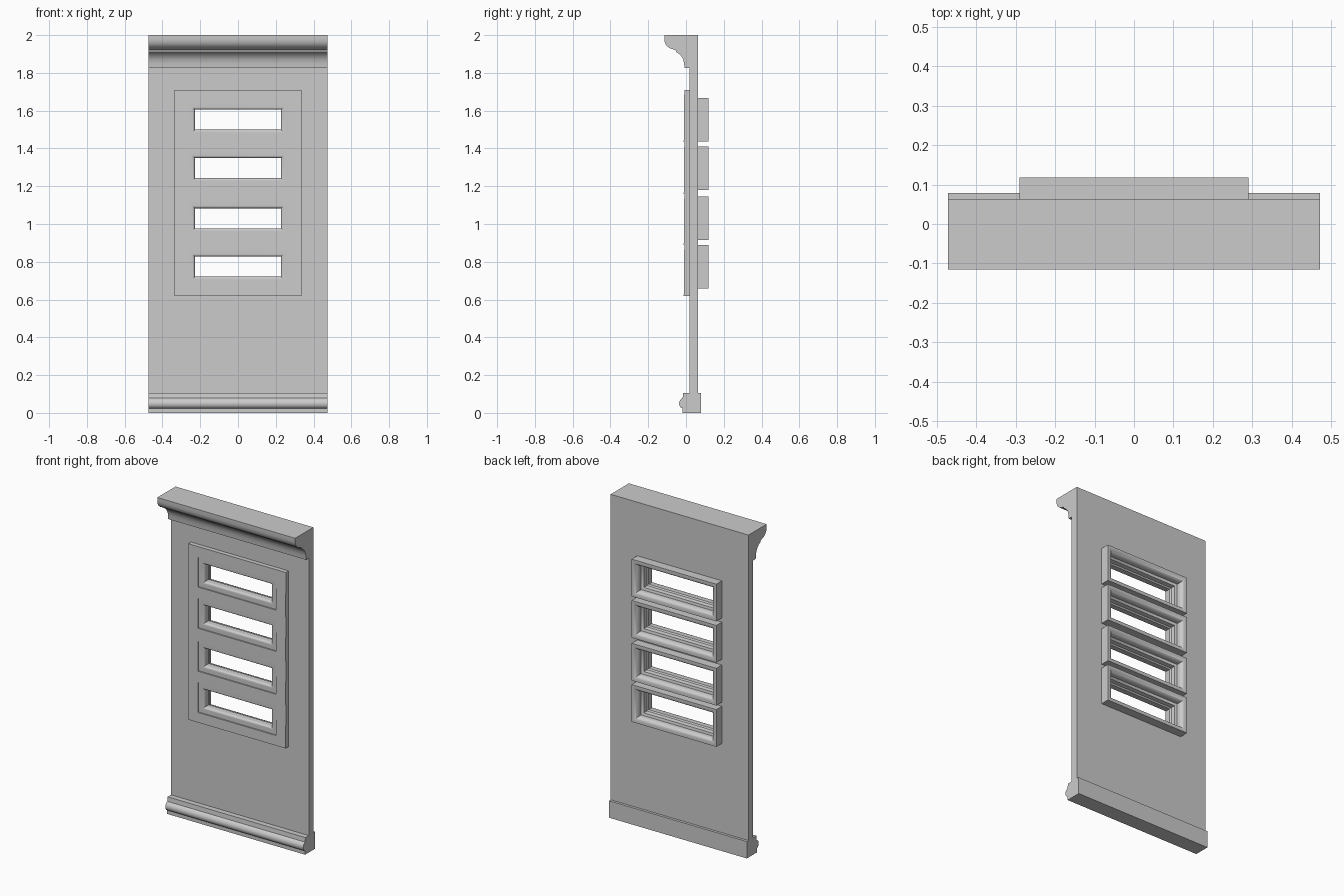
import bpy
import bmesh
import math

cube = bpy.data.objects.get("Cube")
if cube:
    bpy.data.objects.remove(cube)

# One plain material for the whole door panel
grey = bpy.data.materials.new("plain_grey")
grey.use_nodes = True
COLOUR = (0.6, 0.6, 0.6, 1)
grey.diffuse_color = COLOUR
grey.node_tree.nodes["Principled BSDF"].inputs["Base Color"].default_value = COLOUR

HALF_W = 0.473
WALL_FRONT, WALL_BACK = 0.018, 0.063
WINDOW_X, WINDOW_Z = 0.228, 0.053
CENTRES = [0.774, 1.03, 1.296, 1.552]
SEAMS = [0.62, 0.89, 1.16, 1.434, 1.71]


def finish(name, bm, smooth=False):
    bmesh.ops.recalc_face_normals(bm, faces=bm.faces)
    mesh = bpy.data.meshes.new(name)
    bm.to_mesh(mesh)
    bm.free()
    mesh.materials.append(grey)
    obj = bpy.data.objects.new(name, mesh)
    bpy.context.collection.objects.link(obj)
    if smooth:
        bpy.ops.object.select_all(action='DESELECT')
        obj.select_set(True)
        bpy.context.view_layer.objects.active = obj
        bpy.ops.object.shade_smooth_by_angle(angle=math.radians(35))
    return obj


def pierced_plate(name, half_w, z0, z1, centres, hole_x, hole_z, front_low, front_high, back):
    """Upright plate with a column of rectangular holes."""
    bm = bmesh.new()
    xs = [-half_w, -hole_x, hole_x, half_w]
    zs = [z0] + [c + s * hole_z for c in centres for s in (-1, 1)] + [z1]
    grid = [[bm.verts.new((x, back, z)) for x in xs] for z in zs]
    for row in range(len(zs) - 1):
        for col in range(3):
            if col == 1 and row % 2 == 1:
                continue
            bm.faces.new((grid[row][col], grid[row][col + 1],
                          grid[row + 1][col + 1], grid[row + 1][col]))
    made = bmesh.ops.extrude_face_region(bm, geom=list(bm.faces), use_keep_orig=True)
    for v in made["geom"]:
        if isinstance(v, bmesh.types.BMVert):
            t = (v.co.z - z0) / (z1 - z0)
            v.co.y = front_low + (front_high - front_low) * t
    return finish(name, bm)


def moulding(name, profile):
    """Run a (y, z) profile across the full width."""
    bm = bmesh.new()
    ends = [[bm.verts.new((x, y, z)) for y, z in profile] for x in (-HALF_W, HALF_W)]
    n = len(profile)
    for i in range(n):
        j = (i + 1) % n
        bm.faces.new((ends[0][i], ends[0][j], ends[1][j], ends[1][i]))
    bm.faces.new(ends[0])
    bm.faces.new(ends[1])
    return finish(name, bm, smooth=True)


def window_frame(name, centre, profile):
    """Run a closed (offset, y) profile around the opening with mitred corners."""
    bm = bmesh.new()
    corners = []
    for sx, sz in ((-1, -1), (1, -1), (1, 1), (-1, 1)):
        corners.append([bm.verts.new((sx * (WINDOW_X + d), y, centre + sz * (WINDOW_Z + d)))
                        for d, y in profile])
    n = len(profile)
    for c in range(4):
        a, b = corners[c], corners[(c + 1) % 4]
        for i in range(n):
            j = (i + 1) % n
            bm.faces.new((a[i], a[j], b[j], b[i]))
    return finish(name, bm, smooth=True)


# Main slab
pierced_plate("wall_panel", HALF_W, 0.0, 2.0, CENTRES, 0.25, 0.075,
              WALL_FRONT, WALL_FRONT, WALL_BACK)

# Slightly tilted front trim boards, one around each window
for i, c in enumerate(CENTRES):
    pierced_plate(f"front_trim_{i + 1}", 0.335, SEAMS[i], SEAMS[i + 1], [c],
                  0.268, 0.092, -0.012, -0.009, WALL_FRONT)

# Window frames: rounded front lip, stepped cove at the back
lip = [(0.015 * (1 - math.sin(a)), 0.012 - 0.016 * math.cos(a))
       for a in [math.pi / 2 * k / 5 for k in range(6)]]
cove = [(0.026 + 0.028 * (1 - math.cos(a)), 0.088 + 0.030 * math.sin(a))
        for a in [math.pi / 2 * k / 6 for k in range(7)]]
frame_profile = ([(0.04, WALL_FRONT), (0.04, -0.004)] + lip
                 + [(0.0, 0.04), (0.008, 0.046), (0.012, 0.07), (0.026, 0.076)]
                 + cove + [(0.0625, 0.118), (0.0625, WALL_BACK), (0.04, WALL_BACK)])
for i, c in enumerate(CENTRES):
    window_frame(f"window_frame_{i + 1}", c, frame_profile)

# Crown moulding along the top
moulding("cornice", [
    (WALL_FRONT, 2.0), (-0.115, 2.0), (-0.115, 1.975), (-0.111, 1.957), (-0.101, 1.942),
    (-0.086, 1.931), (-0.065, 1.924), (-0.055, 1.921), (-0.053, 1.911), (-0.038, 1.902),
    (-0.025, 1.889), (-0.015, 1.872), (-0.010, 1.85), (-0.008, 1.825), (WALL_FRONT, 1.825)])

# Skirting along the bottom, with a rounded nose at the front
moulding("front_skirting", [
    (WALL_FRONT, 0), (-0.018, 0), (-0.018, 0.024), (-0.027, 0.028), (-0.034, 0.037),
    (-0.037, 0.05), (-0.034, 0.063), (-0.027, 0.072), (-0.018, 0.078), (-0.015, 0.105),
    (WALL_FRONT, 0.105)])
moulding("back_skirting", [(WALL_BACK, 0), (0.079, 0), (0.079, 0.105), (WALL_BACK, 0.105)])
